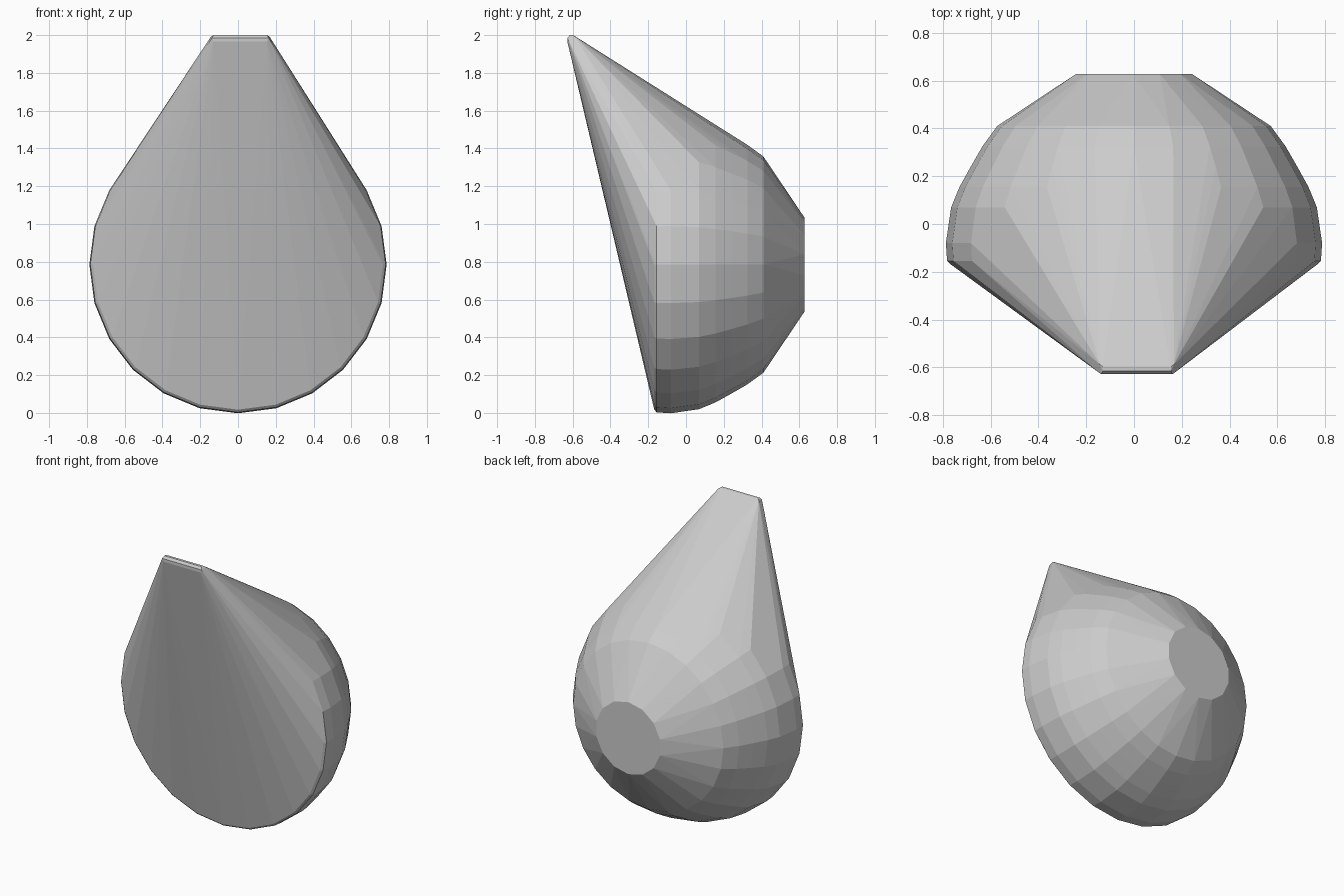
import bpy, bmesh
from math import sin, cos, tau

if "Cube" in bpy.data.objects:
    bpy.data.objects.remove(bpy.data.objects["Cube"])

CENTER_Z = 0.785
bm = bmesh.new()

# Domed back: rings about the y axis (radius, y, sides)
rings = [(0.768, -0.168, 24), (0.782, -0.155, 24), (0.787, -0.08, 24),
         (0.765, 0.07, 24), (0.73, 0.155, 24), (0.683, 0.24, 24),
         (0.634, 0.325, 24), (0.572, 0.41, 24), (0.248, 0.628, 14)]
for r, y, n in rings:
    for i in range(n):
        a = tau * i / n
        bm.verts.new((r * sin(a), y, CENTER_Z - r * cos(a)))

# Narrow rounded bar at the top front: (half width, y, z)
for hw, y, z in [(0.142, -0.628, 1.965), (0.15, -0.628, 1.985),
                 (0.142, -0.615, 2.0), (0.142, -0.597, 2.0),
                 (0.155, -0.588, 1.992), (0.163, -0.605, 1.965)]:
    for s in (-1, 1):
        bm.verts.new((s * hw + 0.012, y, z))

# Wrap everything in one taut skin
hull = bmesh.ops.convex_hull(bm, input=bm.verts[:])
unused = [g for g in hull["geom_interior"] + hull["geom_unused"]
          if isinstance(g, bmesh.types.BMVert) and g.is_valid]
bmesh.ops.delete(bm, geom=list(set(unused)), context='VERTS')
bmesh.ops.dissolve_limit(bm, angle_limit=0.01, verts=bm.verts[:], edges=bm.edges[:])
bmesh.ops.recalc_face_normals(bm, faces=bm.faces[:])

mesh = bpy.data.meshes.new("teardrop_hull")
bm.to_mesh(mesh)
bm.free()
bpy.context.collection.objects.link(bpy.data.objects.new("teardrop_hull", mesh))
